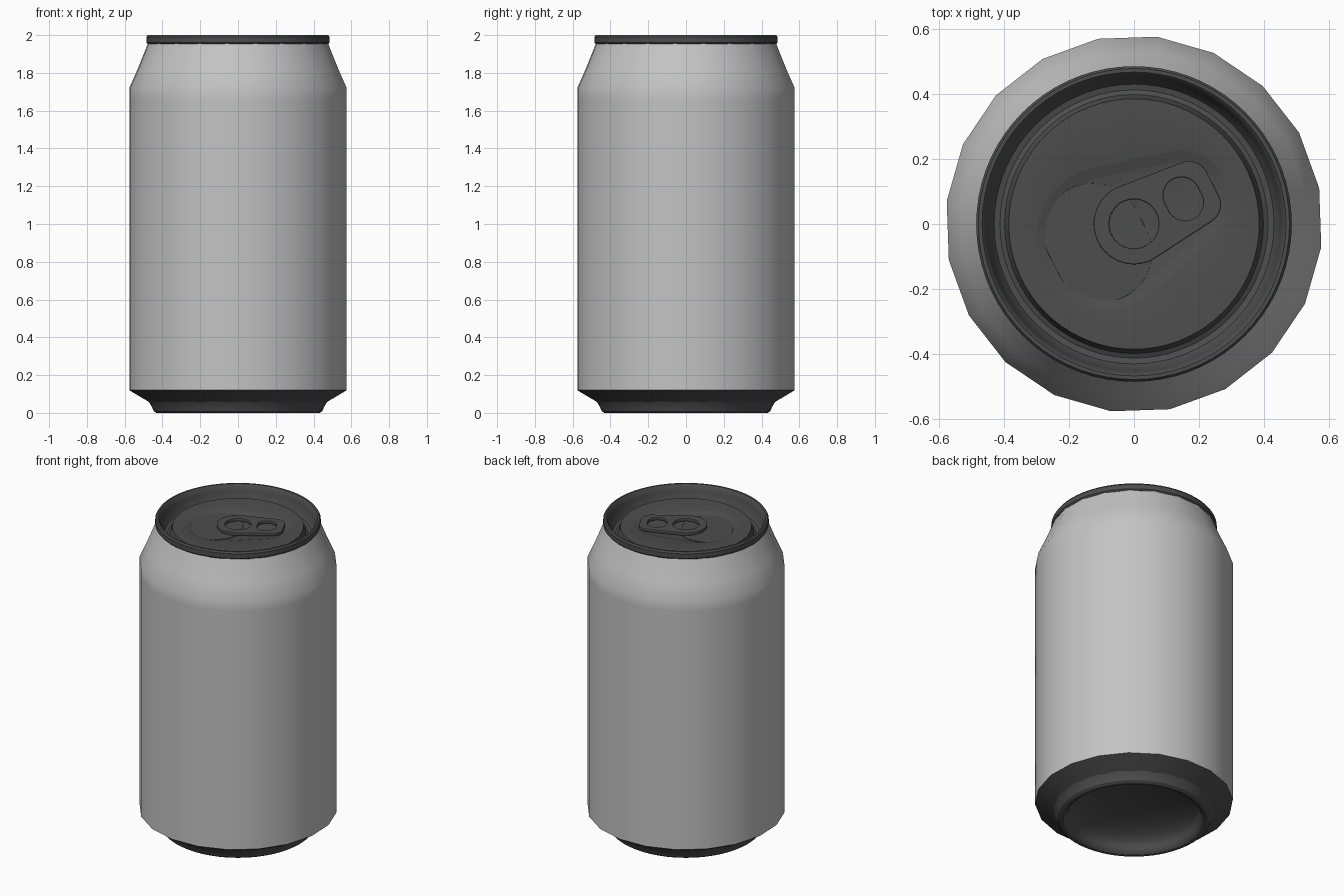
import bpy, math
from math import sin, cos, pi, radians

cube = bpy.data.objects.get("Cube")
if cube:
    bpy.data.objects.remove(cube, do_unlink=True)

TAB_ANGLE = radians(27)   # direction the pull tab points
BODY_SIDES, FINE_SIDES = 20, 72


def material(name, value):
    m = bpy.data.materials.new(name)
    m.use_nodes = True
    m.diffuse_color = (value, value, value, 1)
    bsdf = m.node_tree.nodes["Principled BSDF"]
    bsdf.inputs["Base Color"].default_value = (value, value, value, 1)
    bsdf.inputs["Roughness"].default_value = 0.6
    return m


LIGHT = material("light grey metal", 0.55)
DARK = material("dark grey metal", 0.075)


def add_object(name, mesh, mat):
    mesh.materials.clear()
    mesh.materials.append(mat)
    ob = bpy.data.objects.new(name, mesh)
    bpy.context.collection.objects.link(ob)
    bpy.ops.object.select_all(action='DESELECT')
    ob.select_set(True)
    bpy.context.view_layer.objects.active = ob
    bpy.ops.object.shade_smooth_by_angle(angle=radians(32))
    return ob


def ring(r, z, sides, phase=0.0):
    return [(r * cos(phase + 2 * pi * i / sides), r * sin(phase + 2 * pi * i / sides), z)
            for i in range(sides)]


def loft(name, rings, mat, cap_first=False, cap_last=False):
    """Skin rings of equal vertex count with quads."""
    n = len(rings[0])
    verts = [v for r in rings for v in r]
    faces = [(k * n + i, k * n + (i + 1) % n, (k + 1) * n + (i + 1) % n, (k + 1) * n + i)
             for k in range(len(rings) - 1) for i in range(n)]
    if cap_first:
        faces.append(tuple(reversed(range(n))))
    if cap_last:
        faces.append(tuple(range(len(verts) - n, len(verts))))
    mesh = bpy.data.meshes.new(name)
    mesh.from_pydata(verts, [], faces)
    return add_object(name, mesh, mat)


def outline(circles, z, grow=0.0, sides=FINE_SIDES):
    """Convex outline around circles (u, v, radius), u running along the tab."""
    c, s = cos(TAB_ANGLE), sin(TAB_ANGLE)
    placed = [(u * c - v * s, u * s + v * c, r + grow) for u, v, r in circles]
    pts = []
    for i in range(sides):
        nx, ny = cos(2 * pi * i / sides), sin(2 * pi * i / sides)
        x, y, r = max(placed, key=lambda p: p[0] * nx + p[1] * ny + p[2])
        pts.append((x + r * nx, y + r * ny, z))
    return pts


def plate(name, loops, z, half_thickness, bevel, mat):
    """Flat plate from an outer loop and optional hole loops."""
    cu = bpy.data.curves.new(name, 'CURVE')
    cu.dimensions, cu.fill_mode = '2D', 'BOTH'
    cu.extrude, cu.bevel_depth, cu.bevel_resolution = half_thickness, bevel, 1
    for pts in loops:
        sp = cu.splines.new('POLY')
        sp.points.add(len(pts) - 1)
        for p, (x, y, _) in zip(sp.points, pts):
            p.co = (x, y, 0, 1)
        sp.use_cyclic_u = True
    temp = bpy.data.objects.new(name + " curve", cu)
    bpy.context.collection.objects.link(temp)
    bpy.context.view_layer.update()
    deps = bpy.context.evaluated_depsgraph_get()
    mesh = bpy.data.meshes.new_from_object(temp.evaluated_get(deps))
    bpy.data.objects.remove(temp, do_unlink=True)
    ob = add_object(name, mesh, mat)
    ob.location.z = z
    return ob


# Body: faceted cylinder with a tapering shoulder
phase = radians(11)
body = [(0.58, 0.12), (0.58, 0.25), (0.58, 1.0), (0.58, 1.66), (0.58, 1.72),
        (0.535, 1.82), (0.479, 1.96)]
loft("can_body", [ring(r, z, BODY_SIDES, phase) for r, z in body], LIGHT)

# Base: tapered skirt, then a rounded foot with a domed underside
loft("base_skirt", [ring(r, z, BODY_SIDES, phase) for r, z in [(0.465, 0.052), (0.58, 0.12)]], DARK)
dome = [(0.39 * sin(a), 0.03 + 0.12 * cos(a)) for a in (radians(d) for d in range(10, 91, 10))]
foot = dome + [(0.40, 0.01), (0.415, 0.0), (0.432, 0.0), (0.447, 0.01),
               (0.455, 0.03), (0.465, 0.048), (0.475, 0.062)]
loft("base_foot", [ring(r, z, FINE_SIDES) for r, z in foot], DARK, cap_first=True)

# Lid: rolled rim, groove, flat panel with a shallow teardrop recess
PANEL, FLOOR = 1.945, 1.932
lid = [(0.455, 1.952), (0.478, 1.952), (0.485, 1.96), (0.485, 1.99), (0.478, 2.0),
       (0.467, 2.0), (0.46, 1.993), (0.452, 1.96), (0.442, 1.915), (0.43, 1.897),
       (0.412, 1.893), (0.398, 1.9), (0.391, 1.92), (0.385, PANEL)]
recess = [(-0.09, 0, 0.20), (0.16, 0, 0.135)]
rings = [ring(r, z, FINE_SIDES) for r, z in lid]
rings += [outline(recess, z, g) for g, z in
          [(0.022, PANEL), (0.015, PANEL - 0.002), (-0.012, FLOOR + 0.002), (-0.02, FLOOR)]]
loft("lid", rings, DARK, cap_last=True)

# Scored mouth panel
mouth = [(-0.125, 0.035, 0.15), (-0.125, -0.035, 0.15)]
plate("mouth_panel", [outline(mouth, 0)], FLOOR, 0.003, 0.001, DARK)

# Pull tab with a finger hole and a rivet hole
tab = [(0, 0, 0.12), (0.21, 0.04, 0.058), (0.21, -0.04, 0.058)]
rivet_hole = [(0, 0, 0.08)]
finger_hole = [(0.17, 0.012, 0.06), (0.17, -0.012, 0.06)]
plate("pull_tab", [outline(tab, 0), outline(rivet_hole, 0, sides=40),
                   outline(finger_hole, 0, sides=40)], 1.948, 0.006, 0.004, DARK)
